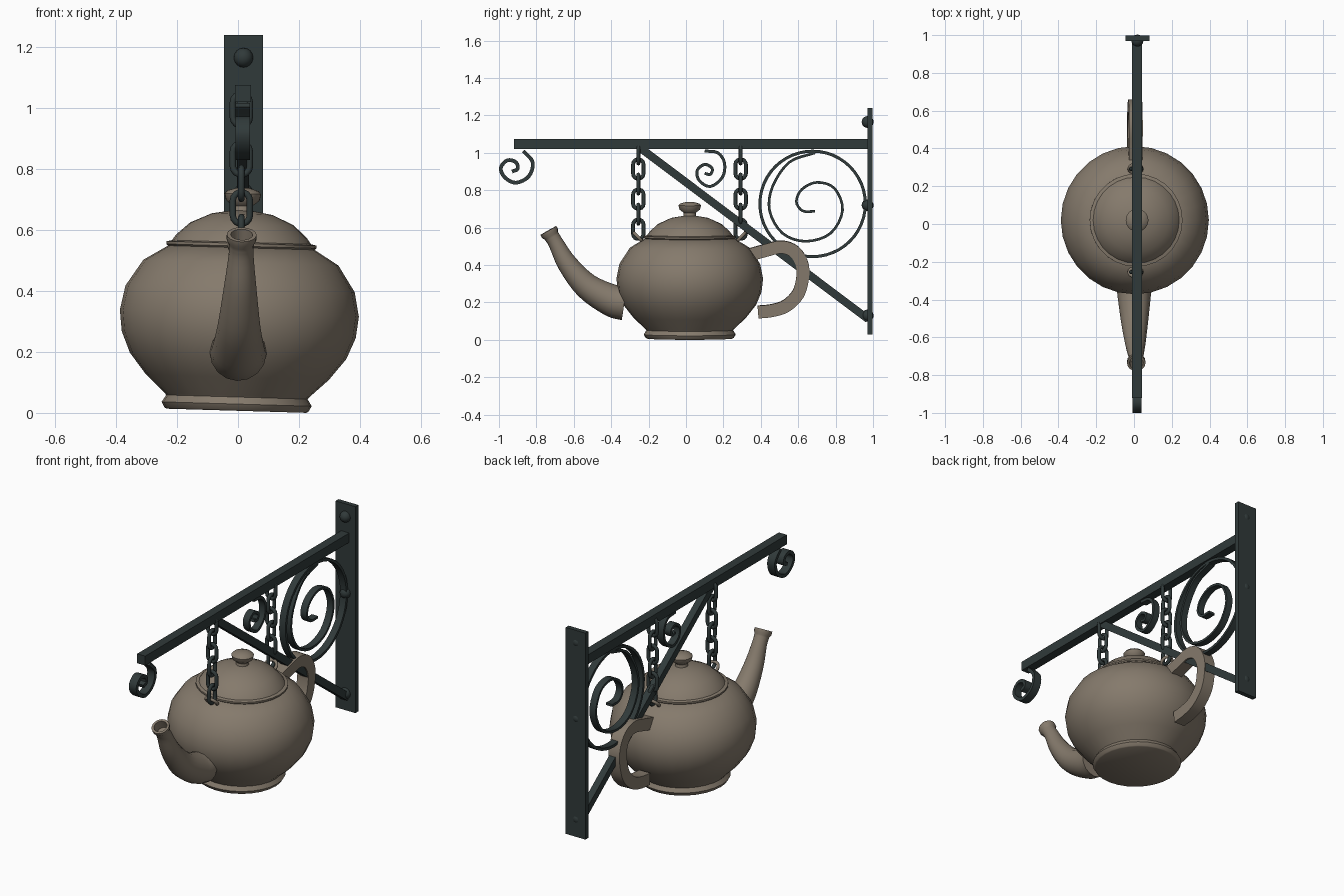
import bpy, bmesh
from math import sin, cos, pi, radians
from mathutils import Vector

cube = bpy.data.objects.get("Cube")
if cube:
    bpy.data.objects.remove(cube)

MID = 0.016  # x of the bracket's centre plane


def material(name, rgb):
    m = bpy.data.materials.new(name)
    m.use_nodes = True
    m.diffuse_color = (*rgb, 1)
    m.node_tree.nodes["Principled BSDF"].inputs["Base Color"].default_value = (*rgb, 1)
    return m


iron = material("dark iron", (0.03, 0.042, 0.042))
clay = material("brown clay", (0.235, 0.195, 0.15))


def finish(name, bm, mat, loc=(0, 0, 0), rot=(0, 0, 0), angle=40):
    bmesh.ops.recalc_face_normals(bm, faces=bm.faces)
    mesh = bpy.data.meshes.new(name)
    bm.to_mesh(mesh)
    bm.free()
    mesh.materials.append(mat)
    mesh.polygons.foreach_set("use_smooth", [True] * len(mesh.polygons))
    mesh.set_sharp_from_angle(angle=radians(angle))
    ob = bpy.data.objects.new(name, mesh)
    ob.location, ob.rotation_euler = loc, rot
    bpy.context.collection.objects.link(ob)
    return ob


def skin(rings, closed=False):
    """Join equal rings of points with quads; cap the ends when open."""
    bm = bmesh.new()
    vs = [[bm.verts.new(p) for p in ring] for ring in rings]
    n = len(vs[0])
    for i in range(len(vs) - (not closed)):
        a, b = vs[i], vs[(i + 1) % len(vs)]
        for j in range(n):
            k = (j + 1) % n
            bm.faces.new((a[j], a[k], b[k], b[j]))
    caps = [] if closed else [bm.faces.new(vs[0]), bm.faces.new(vs[-1])]
    return bm, caps


def smooth_path(pts, steps=4):
    """Catmull-Rom through the points."""
    p = [Vector(q) for q in pts]
    p = [2 * p[0] - p[1]] + p + [2 * p[-1] - p[-2]]
    out = []
    for a, b, c, d in zip(p, p[1:], p[2:], p[3:]):
        for s in range(steps):
            t = s / steps
            out.append(b + (c - a) * (t / 2) + (2 * a - 5 * b + 4 * c - d) * (t * t / 2)
                       + (3 * b - a - 3 * c + d) * (t ** 3 / 2))
    return out + [p[-2]]


def sweep(path, section, closed=False):
    """Sweep a section (x, normal) along a path of (y, z, scale)."""
    rings = []
    n = len(path)
    for i, (y, z, s) in enumerate(path):
        a = path[i - 1] if closed or i else path[0]
        b = path[(i + 1) % n] if closed or i < n - 1 else path[-1]
        t = Vector((b[0] - a[0], b[1] - a[1])).normalized()
        rings.append([(u * s, y - t.y * v * s, z + t.x * v * s) for u, v in section])
    return skin(rings, closed)


def circle(r, n):
    return [(r * cos(2 * pi * i / n), r * sin(2 * pi * i / n)) for i in range(n)]


def strip(w, h):
    return [(-w, -h), (w, -h), (w, h), (-w, h)]


def box(name, lo, hi, mat):
    bm, _ = skin([[(lo[0], lo[1], z), (hi[0], lo[1], z), (hi[0], hi[1], z), (lo[0], hi[1], z)]
                  for z in (lo[2], hi[2])])
    return finish(name, bm, mat)


def scroll(name, pts, half_width, half_thick):
    path = smooth_path([(y, z, 1) for y, z in pts])
    bm, _ = sweep(path, strip(half_width, half_thick))
    finish(name, bm, iron, (MID, 0, 0))


# Wall plate, beam and brace
box("wall_plate", (-0.046, 0.97, 0.03), (0.082, 0.997, 1.24), iron)
box("beam", (MID - 0.026, -0.92, 1.02), (MID + 0.026, 0.975, 1.075), iron)
brace, _ = sweep([(-0.25, 1.03, 1), (0.975, 0.11, 1)], strip(0.02, 0.021))
finish("brace", brace, iron, (MID, 0, 0))

# Domed bolts on the plate
for i, z in enumerate((1.165, 0.72, 0.13)):
    bm = bmesh.new()
    bmesh.ops.create_uvsphere(bm, u_segments=16, v_segments=8, radius=0.032)
    finish(f"bolt_{i + 1}", bm, iron, (0.018, 0.971, z))

# Scrollwork
scroll("front_scroll", [(-0.87, 1.01), (-0.82, 0.95), (-0.84, 0.875), (-0.91, 0.84), (-0.97, 0.87),
                        (-0.99, 0.92), (-0.955, 0.96), (-0.91, 0.95), (-0.9, 0.915), (-0.93, 0.9)],
       0.024, 0.01)
scroll("small_scroll", [(0.1, 1.01), (0.17, 1), (0.206, 0.945), (0.195, 0.87), (0.13, 0.82),
                        (0.07, 0.853), (0.06, 0.906), (0.1, 0.938), (0.14, 0.917), (0.13, 0.885),
                        (0.1, 0.89)], 0.02, 0.008)
scroll("large_scroll", [(0.69, 1), (0.553, 0.95), (0.463, 0.82), (0.447, 0.69), (0.516, 0.57),
                        (0.64, 0.527), (0.773, 0.57), (0.837, 0.693), (0.794, 0.81), (0.7, 0.842),
                        (0.62, 0.805), (0.59, 0.74), (0.623, 0.69), (0.69, 0.687)], 0.02, 0.007)
hoop, _ = sweep([(0.677 + y, 0.727 + z, 1) for y, z in circle(0.282, 48)], strip(0.02, 0.008), True)
finish("large_hoop", hoop, iron, (MID, 0, 0))

# Chains of alternating oval links, each ending in a clay ring on the pot
oval = [(y, z + (0.024 if i < 8 else -0.024), 1)
        for i, (y, z) in enumerate((0.028 * cos(a), 0.028 * sin(a))
                                   for a in [pi * k / 7 for k in range(8)]
                                   + [pi + pi * k / 7 for k in range(8)])]
for side, y, tilt in (("front", -0.255, -45), ("back", 0.292, 45)):
    for i in range(6):
        bm, _ = sweep(oval, circle(0.0105, 8), True)
        finish(f"{side}_chain_link_{i + 1}", bm, iron, (0.011, y, 0.994 - 0.0805 * i),
               (0, 0, 0 if i % 2 else pi / 2), 80)
    bm, _ = sweep([(a, b, 1) for a, b in circle(0.034, 16)], circle(0.009, 8), True)
    finish(f"{side}_pot_ring", bm, clay, (0.008, y, 0.548), (0, radians(tilt), pi / 2), 80)

# Teapot, hanging with a slight lean
LEAN = dict(loc=(-0.005, 0, 0.007), rot=(0, radians(1.7), 0))


def lathe(name, profile):
    bm, _ = skin([[(x, 0.02 + y, z) for x, y in circle(r, 28)] for r, z in profile])
    finish(name, bm, clay, **LEAN)


lathe("pot_body", [(0.23, 0), (0.236, 0.004), (0.246, 0.022), (0.232, 0.045), (0.236, 0.05),
                   (0.3, 0.11), (0.355, 0.18), (0.384, 0.25), (0.392, 0.32), (0.376, 0.4),
                   (0.32, 0.486), (0.24, 0.535)])
lathe("lid", [(0.235, 0.53), (0.246, 0.54), (0.246, 0.549), (0.228, 0.553), (0.215, 0.572),
              (0.17, 0.613), (0.1, 0.645), (0.03, 0.657)])
lathe("lid_knob", [(0.035, 0.65), (0.032, 0.672), (0.055, 0.69), (0.06, 0.712), (0.05, 0.722),
                   (0.02, 0.731)])

# Spout with a hollow mouth
path = smooth_path([(-0.33, 0.19, 0.093), (-0.4, 0.205, 0.086), (-0.53, 0.28, 0.07),
                    (-0.634, 0.4, 0.054), (-0.695, 0.51, 0.041), (-0.72, 0.55, 0.041)])
path += [(-0.727, 0.562, 0.049), (-0.736, 0.578, 0.049)]
spout, caps = sweep(path, circle(1, 16))
spout.normal_update()
bmesh.ops.recalc_face_normals(spout, faces=spout.faces)
bmesh.ops.inset_individual(spout, faces=[caps[1]], thickness=0.013)
bmesh.ops.inset_individual(spout, faces=[caps[1]], thickness=0.004, depth=-0.05)
finish("spout", spout, clay, **LEAN)

# Handle: a flat curved strap
path = smooth_path([(y, z, 1) for y, z in [
    (0.33, 0.445), (0.42, 0.47), (0.51, 0.49), (0.58, 0.465), (0.62, 0.4), (0.624, 0.33),
    (0.6, 0.24), (0.535, 0.175), (0.46, 0.15), (0.385, 0.142)]])
handle, _ = sweep(path, strip(0.036, 0.034))
finish("handle", handle, clay, **LEAN)
